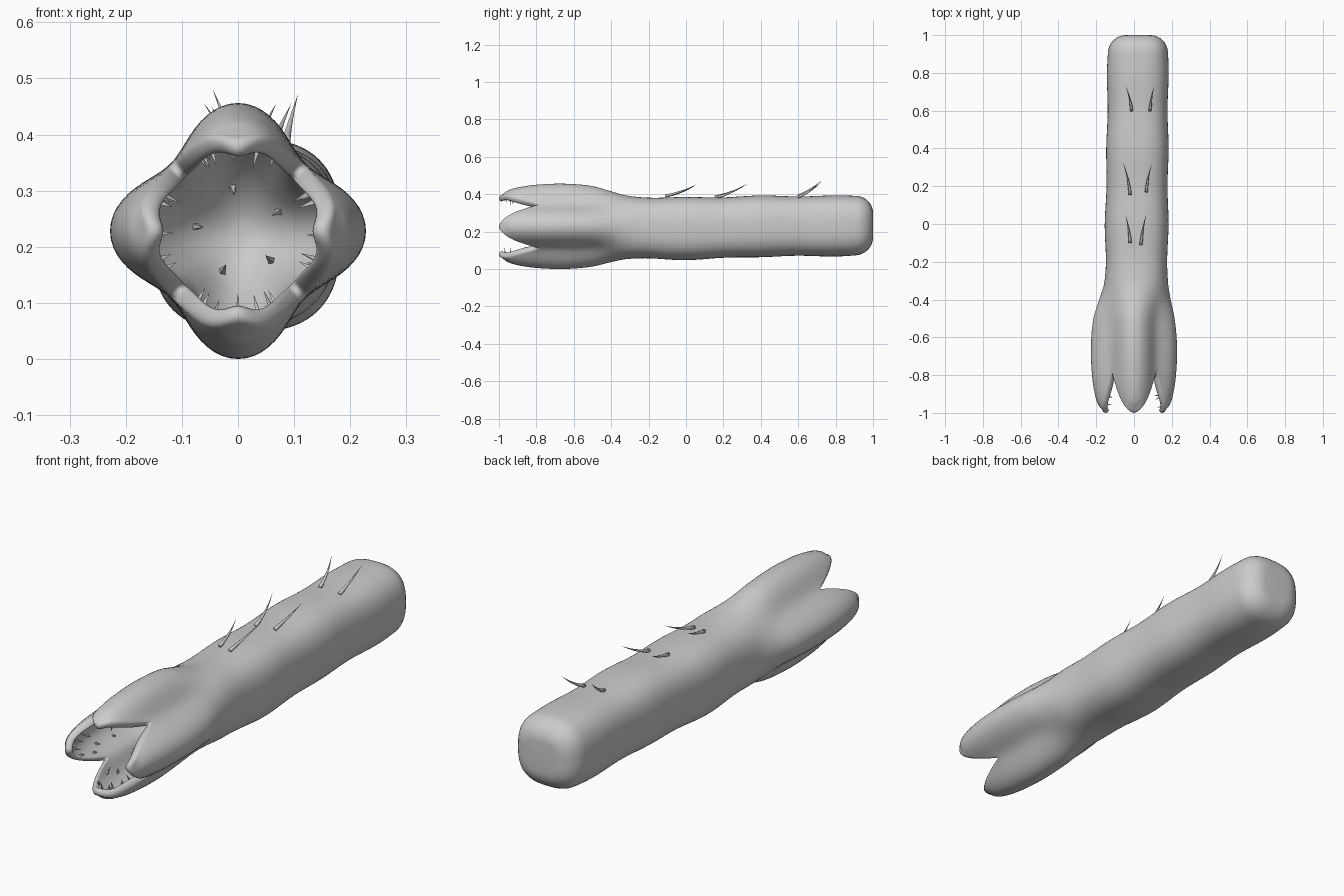
import bpy, bmesh, math, random
from mathutils import Vector

random.seed(4)
if "Cube" in bpy.data.objects:
    bpy.data.objects.remove(bpy.data.objects["Cube"], do_unlink=True)

grey = bpy.data.materials.new("worm grey")
grey.use_nodes = True
COLOR = (0.6, 0.6, 0.6, 1)
grey.diffuse_color = COLOR
grey.node_tree.nodes["Principled BSDF"].inputs["Base Color"].default_value = COLOR

# Stations along the body: y, radius, lobe strength, centre x, centre z
STATIONS = [
    (-1.0, .135, .13, 0, .228), (-.96, .165, .14, 0, .228), (-.9, .182, .14, 0, .228),
    (-.8, .195, .14, 0, .228), (-.65, .199, .145, 0, .228), (-.5, .192, .12, 0, .228),
    (-.4, .180, .05, .005, .226), (-.3, .171, -.02, .012, .222), (0, .173, -.04, .014, .216),
    (.4, .169, -.04, .018, .228), (.8, .167, -.04, .02, .23), (1.0, .165, -.04, .022, .234)]
COLS = 96
NECK = -.4
CORNER = .09


def station(y):
    """Smoothly interpolated radius, lobe strength and centre."""
    y = max(-1, min(1, y))
    n = len(STATIONS)
    i = next((k for k in range(n - 1) if y <= STATIONS[k + 1][0]), n - 2)
    p = [STATIONS[max(0, min(n - 1, i + k))] for k in (-1, 0, 1, 2)]
    h = p[2][0] - p[1][0]
    t = (y - p[1][0]) / h
    out = []
    for c in range(1, 5):
        m1 = (p[2][c] - p[0][c]) / (p[2][0] - p[0][0]) * h
        m2 = (p[3][c] - p[1][c]) / (p[3][0] - p[1][0]) * h
        d = p[2][c] - p[1][c]
        out.append(p[1][c] + t * (m1 + t * (3 * d - 2 * m1 - m2 + t * (m1 + m2 - 2 * d))))
    return out


def rim(a):
    """Mouth edge: long at the four petals, short at the notches."""
    t = abs((a / (math.pi / 2) + .5) % 1 - .5) * 2
    return -.985 + .21 * t ** 1.8


def warp(a, v):
    return NECK + (rim(a) - NECK) * v


def point(a, y, shrink=0, scale=1):
    r, k, cx, cz = station(y)
    if y > -.3:
        r += .003 * math.cos(math.tau * y / .4)
    r = (r * (1 + k * math.cos(4 * a)) - shrink) * scale
    return Vector((cx + r * math.cos(a), y, cz + r * math.sin(a)))


def cavity(a, y):
    """Inner wall, closing to a dome at the throat."""
    d = max(0, min(1, (y + .6) / .25))
    return point(a, y, .034, math.sqrt(1 - d * d))


def finish(bm, name, smooth):
    bmesh.ops.recalc_face_normals(bm, faces=bm.faces)
    mesh = bpy.data.meshes.new(name)
    bm.to_mesh(mesh)
    bm.free()
    mesh.materials.append(grey)
    for f in mesh.polygons:
        f.use_smooth = smooth
    obj = bpy.data.objects.new(name, mesh)
    bpy.context.collection.objects.link(obj)
    return obj


# Body: one skin from the tail, over the petals, round the lip and into the throat
rings = []
angles = [math.tau * i / COLS for i in range(COLS)]
for i in range(8, 0, -1):
    q = i / 8 * math.pi / 2
    y = 1 - CORNER + CORNER * math.sin(q)
    rings.append([point(a, y, CORNER * (1 - math.cos(q))) for a in angles])
for i in range(36):
    y = 1 - CORNER + (NECK - 1 + CORNER) * i / 36
    rings.append([point(a, y) for a in angles])
for i in range(25):
    rings.append([point(a, warp(a, i / 24)) for a in angles])
for q in (.6, 1.2, 1.57, 1.95, 2.5):
    rings.append([point(a, rim(a), .017 * (1 - math.cos(q))) - Vector((0, .015 * math.sin(q), 0))
                  for a in angles])
for i in range(24, 4, -1):
    rings.append([cavity(a, warp(a, i / 24)) for a in angles])
for y in (-.42, -.39, -.37, -.358, -.352):
    rings.append([cavity(a, y) for a in angles])

bm = bmesh.new()
rows = [[bm.verts.new(p) for p in ring] for ring in rings]
for r0, r1 in zip(rows, rows[1:]):
    for i in range(COLS):
        j = (i + 1) % COLS
        bm.faces.new((r0[i], r0[j], r1[j], r1[i]))
for row in (rows[0], rows[-1]):
    centre = sum((v.co for v in row), Vector()) / COLS
    pole = bm.verts.new(centre)
    for i in range(COLS):
        bm.faces.new((row[i], row[(i + 1) % COLS], pole))
finish(bm, "worm_body", True)


def taper(bm, path, radius, sides):
    """Pointed horn following a short path."""
    prev = None
    for k, p in enumerate(path[:-1]):
        axis = (path[k + 1] - p).normalized()
        u = axis.orthogonal().normalized()
        w = axis.cross(u)
        r = radius * (1 - k / (len(path) - 1))
        ring = [bm.verts.new(p + r * (math.cos(math.tau * s / sides) * u
                                      + math.sin(math.tau * s / sides) * w)) for s in range(sides)]
        if prev:
            for s in range(sides):
                t = (s + 1) % sides
                bm.faces.new((prev[s], prev[t], ring[t], ring[s]))
        else:
            bm.faces.new(ring)
        prev = ring
    tip = bm.verts.new(path[-1])
    for s in range(sides):
        bm.faces.new((prev[s], prev[(s + 1) % sides], tip))


# Teeth: rows on each petal pointing inward, and a few in the throat
bm = bmesh.new()
for petal in range(4):
    mid = petal * math.pi / 2
    for v, spread in ((.96, .3), (.86, .42), (.7, .4), (.5, .45)):
        for side in (-1, 0, 1):
            a = mid + side * spread + random.uniform(-.08, .08)
            y = warp(a, v)
            base = cavity(a, y)
            inward = (Vector((0, y, .228)) - base).normalized()
            inward += Vector((0, random.uniform(-.5, .3), 0))
            taper(bm, [base - inward * .006, base + inward * random.uniform(.025, .042)], .008, 4)
for i in range(5):
    a = math.tau * i / 5 + .5
    base = cavity(a, -.39)
    out = Vector((-.3 * math.cos(a), -1, -.3 * math.sin(a)))
    taper(bm, [base - out * .01, base + out * .05], .009, 4)
finish(bm, "teeth", False)

# Back spines: three pairs, swept toward the tail and curving upward
SPINES = [((-.012, .6, .39), (-.045, .73, .48)), ((.085, .6, .385), (.107, .73, .472)),
          ((-.02, .155, .385), (-.06, .33, .455)), ((.065, .17, .385), (.095, .32, .455)),
          ((-.02, -.1, .392), (-.047, .055, .45)), ((.037, -.11, .39), (.068, .06, .455))]
for n, (b, t) in enumerate(SPINES):
    b, t = Vector(b), Vector(t)
    bend = (b + t) / 2 + Vector(((b.x - t.x) * .25, .01, -.012))
    path = []
    for k in range(8):
        s = k / 7
        path.append(b * (1 - s) ** 2 + bend * 2 * s * (1 - s) + t * s * s)
    bm = bmesh.new()
    taper(bm, path, .0085, 8)
    finish(bm, "back_spine_%d" % (n + 1), True)
